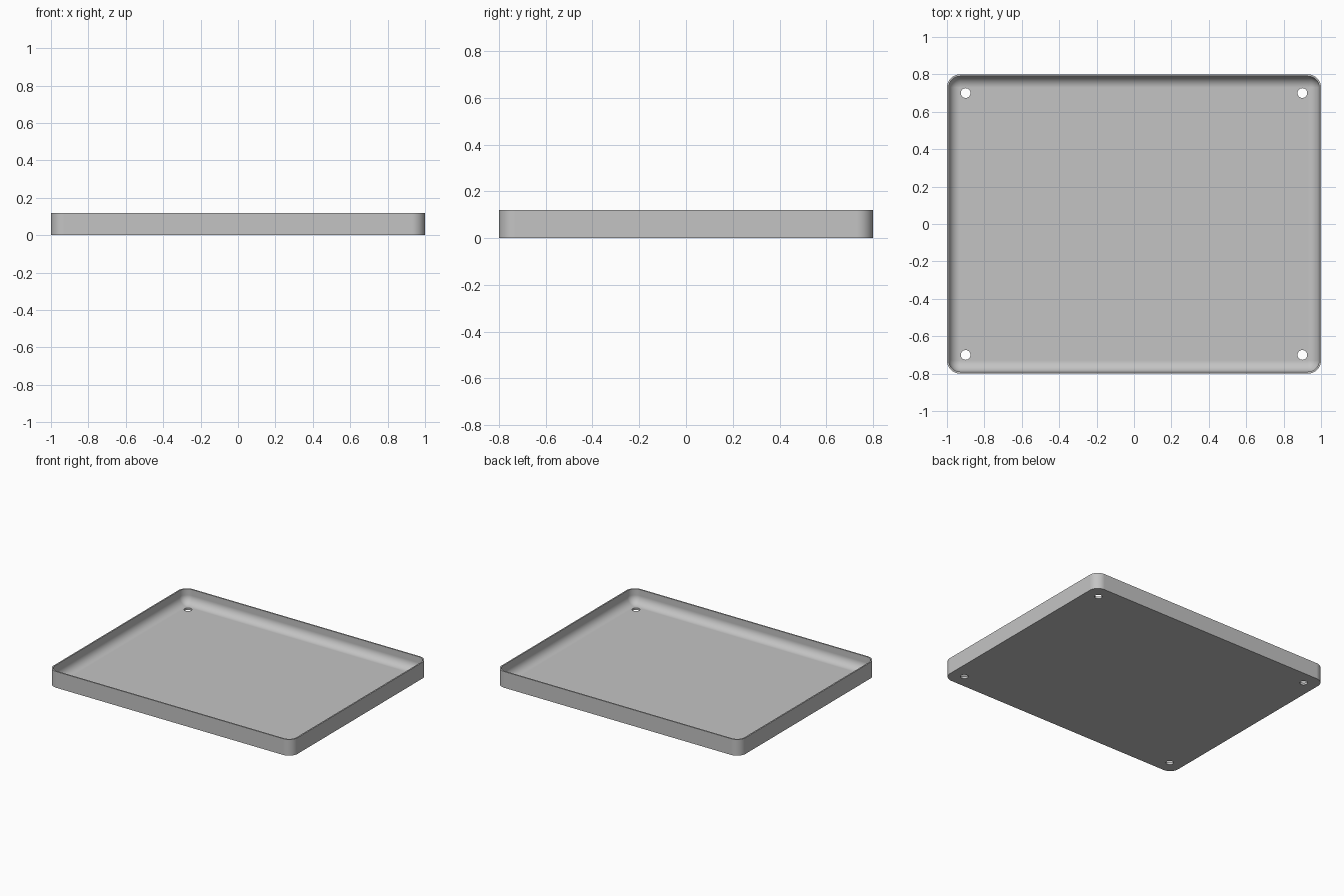
import bpy, bmesh, math

if "Cube" in bpy.data.objects:
    bpy.data.objects.remove(bpy.data.objects["Cube"], do_unlink=True)

HALF_X, HALF_Y, HEIGHT = 1.0, 0.8, 0.12
CORNER, WALL, FLOOR, FILLET = 0.07, 0.01, 0.015, 0.06
HOLE_X, HOLE_Y, HOLE_R = 0.9, 0.7, 0.026
STEPS = 12

grey = bpy.data.materials.new("light grey")
grey.use_nodes = True
colour = (0.55, 0.55, 0.55, 1)
grey.diffuse_color = colour
grey.node_tree.nodes["Principled BSDF"].inputs["Base Color"].default_value = colour


def rounded_ring(bm, inset, z):
    """Rounded rectangle outline, offset inwards by inset."""
    r = max(CORNER - inset, 0)
    ring = []
    for k, (sx, sy) in enumerate([(1, 1), (-1, 1), (-1, -1), (1, -1)]):
        for i in range(STEPS + 1):
            a = (k + i / STEPS) * math.pi / 2
            ring.append(bm.verts.new((sx * (HALF_X - CORNER) + r * math.cos(a),
                                      sy * (HALF_Y - CORNER) + r * math.sin(a), z)))
    return ring


# Section of the tray: outer wall, thin rim, inner wall, cove into the floor
section = [(0, 0), (0, HEIGHT), (WALL, HEIGHT)]
for i in range(STEPS + 1):
    a = i / STEPS * math.pi / 2
    section.append((WALL + FILLET * (1 - math.cos(a)),
                    FLOOR + FILLET * (1 - math.sin(a))))

bm = bmesh.new()
rings = [rounded_ring(bm, inset, z) for inset, z in section]
for low, high in zip(rings, rings[1:]):
    for i in range(len(low)):
        j = (i + 1) % len(low)
        bm.faces.new((low[i], low[j], high[j], high[i]))
bm.faces.new(rings[0][::-1])
bm.faces.new(rings[-1])
bmesh.ops.remove_doubles(bm, verts=bm.verts[:], dist=0.0001)
bmesh.ops.recalc_face_normals(bm, faces=bm.faces[:])
mesh = bpy.data.meshes.new("tray")
bm.to_mesh(mesh)
bm.free()
mesh.materials.append(grey)
tray = bpy.data.objects.new("tray", mesh)
bpy.context.collection.objects.link(tray)
bpy.context.view_layer.objects.active = tray
tray.select_set(True)

# Four screw holes through the floor
bm = bmesh.new()
for sx in (-1, 1):
    for sy in (-1, 1):
        made = bmesh.ops.create_cone(bm, cap_ends=True, segments=32,
                                     radius1=HOLE_R, radius2=HOLE_R, depth=0.2)
        bmesh.ops.translate(bm, verts=made["verts"], vec=(sx * HOLE_X, sy * HOLE_Y, 0))
cut_mesh = bpy.data.meshes.new("hole_cutter")
bm.to_mesh(cut_mesh)
bm.free()
cut_mesh.materials.append(grey)
cutter = bpy.data.objects.new("hole_cutter", cut_mesh)
cutter.hide_render = True
bpy.context.collection.objects.link(cutter)
holes = tray.modifiers.new("holes", "BOOLEAN")
holes.operation = "DIFFERENCE"
holes.solver = "EXACT"
holes.object = cutter
bpy.ops.object.modifier_apply(modifier="holes")
bpy.data.objects.remove(cutter, do_unlink=True)

# Smooth curves, crisp rim and level floor
bpy.ops.object.shade_smooth_by_angle(angle=math.radians(35))
weighted = tray.modifiers.new("even_normals", "WEIGHTED_NORMAL")
weighted.keep_sharp = True
